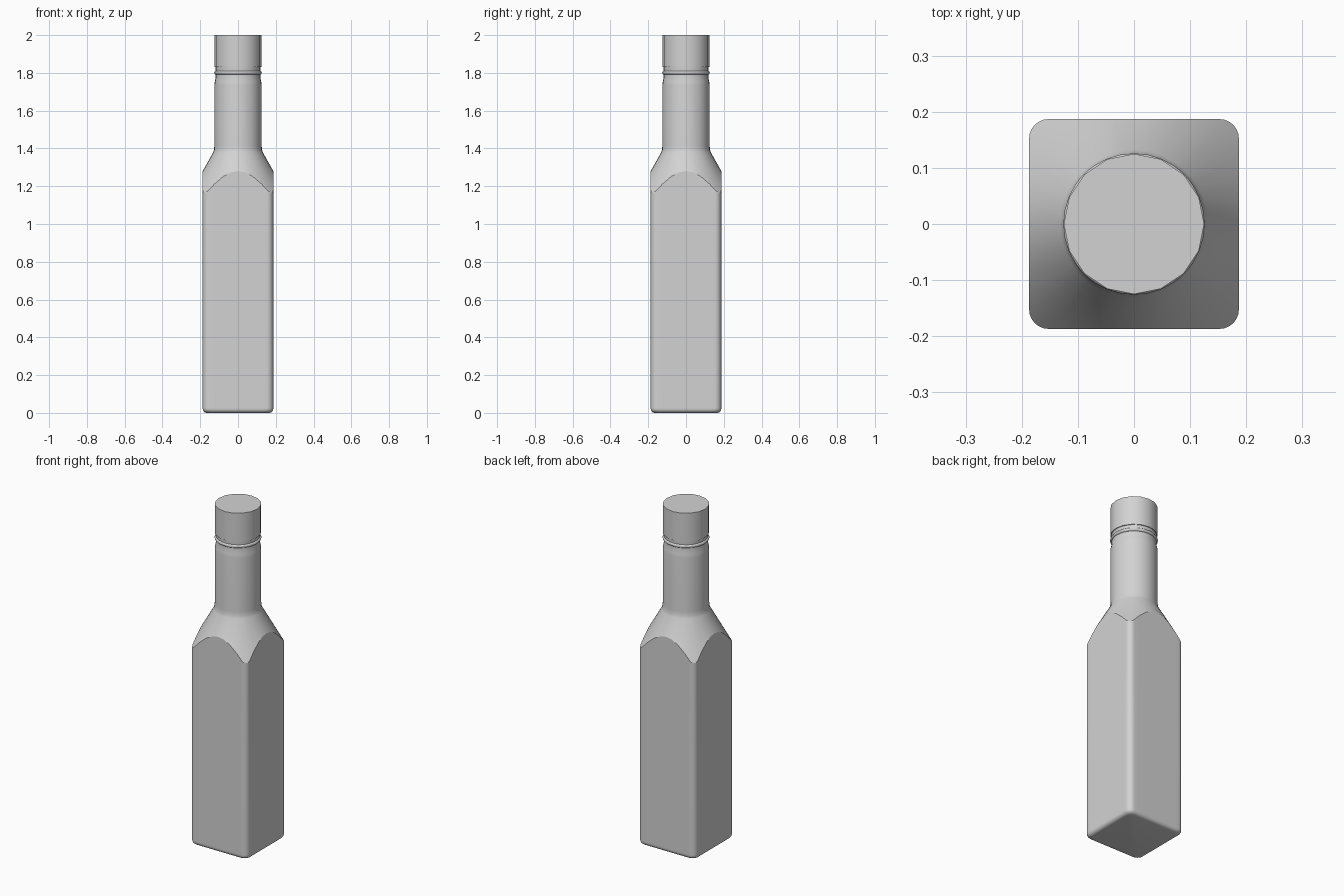
import bpy
import bmesh
from math import sin, cos, tan, pi, radians, hypot

default = bpy.data.objects.get("Cube")
if default:
    bpy.data.objects.remove(default, do_unlink=True)

HALF, CORNER = 0.187, 0.035        # body half width, corner radius
NECK_R, NECK_Z = 0.126, 1.39       # where the shoulder meets the neck
EDGE_Z = 1.28                      # shoulder height at the middle of a side

grey = bpy.data.materials.new("plain grey")
grey.use_nodes = True
grey.diffuse_color = (0.65, 0.65, 0.65, 1)
grey.node_tree.nodes["Principled BSDF"].inputs["Base Color"].default_value = (0.65, 0.65, 0.65, 1)


def loft(name, rings):
    """Skin closed rings of equal length and cap both ends."""
    bm = bmesh.new()
    loops = [[bm.verts.new(p) for p in ring] for ring in rings]
    n = len(loops[0])
    for low, high in zip(loops, loops[1:]):
        for i in range(n):
            j = (i + 1) % n
            bm.faces.new((low[i], low[j], high[j], high[i]))
    bm.faces.new(loops[0][::-1])
    bm.faces.new(loops[-1])
    mesh = bpy.data.meshes.new(name)
    bm.to_mesh(mesh)
    bm.free()
    mesh.materials.append(grey)
    obj = bpy.data.objects.new(name, mesh)
    bpy.context.collection.objects.link(obj)
    bpy.ops.object.select_all(action='DESELECT')
    obj.select_set(True)
    bpy.context.view_layer.objects.active = obj
    bpy.ops.object.shade_smooth_by_angle(angle=radians(25))
    return obj


# Rounded square outline, one quarter turned four times
side = [HALF * tan(radians(11.25 * k)) for k in range(4)]
centre = HALF - CORNER
quarter = [(HALF, s) for s in side]
quarter += [(centre + CORNER * cos(k * pi / 12), centre + CORNER * sin(k * pi / 12)) for k in range(7)]
quarter += [(s, HALF) for s in side[:0:-1]]
outline = []
for turn in range(4):
    outline += quarter
    quarter = [(-y, x) for x, y in quarter]


def square_ring(inset, z):
    k = 1 - inset / HALF
    return [(x * k, y * k, z) for x, y in outline]


def round_ring(r, z):
    return [(x * r / hypot(x, y), y * r / hypot(x, y), z) for x, y in outline]


# Body: rounded foot, straight sides, scalloped edge cut by the shoulder cone
slope = (NECK_Z - EDGE_Z) / (HALF - NECK_R)
rings = []
for k in range(6):
    a = k * pi / 10
    rings.append(square_ring(0.022 * (1 - sin(a)), 0.022 * (1 - cos(a))))
rings.append(square_ring(0, 0.03))
rings.append([(x, y, EDGE_Z - slope * (hypot(x, y) - HALF)) for x, y in outline])

# Neck: soft join, straight tube, taper and a rounded lip ring
neck_profile = [(0.132, 1.378), (0.127, 1.392), (0.125, 1.415), (0.125, 1.735),
                (0.123, 1.752), (0.118, 1.775), (0.118, 1.79)]
rings += [round_ring(r, z) for r, z in neck_profile]
for k in range(7):
    a = -pi / 2 + k * pi / 6
    rings.append(round_ring(0.118 + 0.008 * cos(a), 1.801 + 0.009 * sin(a)))
rings.append(round_ring(0.119, 1.84))
loft("bottle_body", rings)

# Cap: sixteen-sided stopper
cap = [[(0.125 * cos(k * pi / 8), 0.125 * sin(k * pi / 8), z) for k in range(16)] for z in (1.83, 2.0)]
loft("cap", cap)
